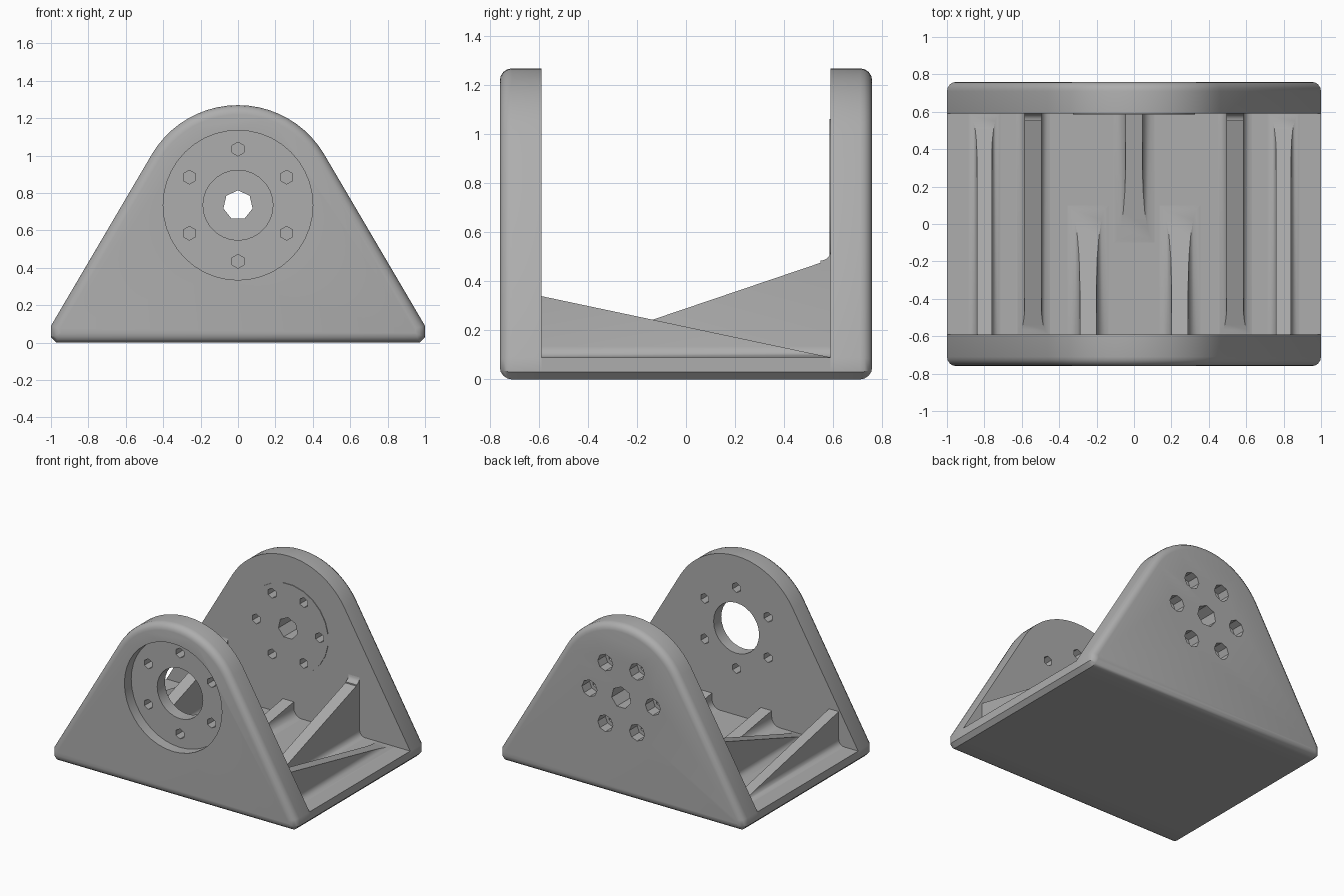
import bpy, bmesh
from math import sin, cos, pi, radians, acos, atan2, hypot
from mathutils import Vector, Matrix

cube = bpy.data.objects.get("Cube")
if cube:
    bpy.data.objects.remove(cube)

GREY = (0.42, 0.42, 0.42, 1)
mat = bpy.data.materials.new("plain_grey")
mat.use_nodes = True
mat.diffuse_color = GREY
mat.node_tree.nodes["Principled BSDF"].inputs["Base Color"].default_value = GREY

WALL, OUT, FLOOR = 0.59, 0.76, 0.09   # inner wall, outer wall, floor top
HUB, TOP_R = 0.735, 0.535             # hub height and crown radius


def finish(bm, name):
    bmesh.ops.recalc_face_normals(bm, faces=bm.faces)
    mesh = bpy.data.meshes.new(name)
    bm.to_mesh(mesh)
    bm.free()
    obj = bpy.data.objects.new(name, mesh)
    bpy.context.collection.objects.link(obj)
    mesh.materials.append(mat)
    return obj


def smooth(obj):
    bpy.ops.object.select_all(action='DESELECT')
    obj.select_set(True)
    bpy.context.view_layer.objects.active = obj
    bpy.ops.object.shade_smooth_by_angle(angle=radians(35))


def prism(points, y0, y1):
    """Extrude an x-z outline along y."""
    bm = bmesh.new()
    face = bm.faces.new([bm.verts.new((x, y0, z)) for x, z in points])
    ext = bmesh.ops.extrude_face_region(bm, geom=[face])["geom"]
    verts = [v for v in ext if isinstance(v, bmesh.types.BMVert)]
    bmesh.ops.translate(bm, verts=verts, vec=(0, y1 - y0, 0))
    bmesh.ops.recalc_face_normals(bm, faces=bm.faces)
    return bm


def circle(x, z, r, sides, start=pi / 2):
    steps = [start + 2 * pi * i / sides for i in range(sides)]
    return [(x + r * cos(a), z + r * sin(a)) for a in steps]


def bolt_circle(radius, start):
    return [(x, z) for x, z in circle(0, HUB, radius, 6, start)]


def drill(obj, holes):
    """Cut holes given as (x, z, radius, sides, y0, y1)."""
    for x, z, r, sides, y0, y1 in holes:
        cutter = finish(prism(circle(x, z, r, sides), y0, y1), "hole_cutter")
        cutter.hide_render = True
        mod = obj.modifiers.new("hole", 'BOOLEAN')
        mod.operation, mod.solver, mod.object = 'DIFFERENCE', 'EXACT', cutter
        bpy.context.view_layer.objects.active = obj
        bpy.ops.object.modifier_apply(modifier=mod.name)
        bpy.data.objects.remove(cutter)


# Side plates: tapered outline with a round crown and softened outer rim
def side_plate(name, side):
    reach = hypot(1, HUB - FLOOR)
    tangent = acos(TOP_R / reach) - atan2(HUB - FLOOR, 1)
    steps = 20
    arc = [tangent + (pi - 2 * tangent) * i / steps for i in range(steps + 1)]
    outline = [(-1, FLOOR), (-1, 0.03), (-0.97, 0), (0.97, 0), (1, 0.03), (1, FLOOR)]
    outline += [(TOP_R * cos(a), HUB + TOP_R * sin(a)) for a in arc]
    bm = prism(outline, side * WALL, side * OUT)
    rim = [e for e in bm.edges if all(abs(v.co.y - side * OUT) < 1e-4 for v in e.verts)]
    bmesh.ops.bevel(bm, geom=rim, offset=0.05, offset_type='OFFSET', segments=4,
                    profile=0.5, affect='EDGES', clamp_overlap=True)
    return finish(bm, name)


# Front plate: bearing recess, wide bore and six bolt holes
front = side_plate("front_plate", -1)
holes = [(0, HUB, 0.4, 40, -0.9, -0.68), (0, HUB, 0.187, 28, -0.9, -0.4)]
holes += [(x, z, 0.037, 6, -0.9, -0.4) for x, z in bolt_circle(0.3, pi / 2)]
drill(front, holes)
smooth(front)

# Back plate and its raised inner pad: small bore and counterbored bolt holes
back = side_plate("back_plate", 1)
pad = finish(prism(circle(0, HUB, 0.33, 24, pi / 24), WALL - 0.005, WALL), "mounting_pad")
through = [(0, HUB, 0.08, 7, 0.4, 0.9)]
through += [(x, z, 0.037, 6, 0.4, 0.9) for x, z in bolt_circle(0.26, 0)]
counterbores = [(x, z, 0.062, 8, 0.67, 0.9) for x, z in bolt_circle(0.26, 0)]
drill(back, through + counterbores)
drill(pad, through)
smooth(back)
smooth(pad)

# Base slab between the plates
slab = [(-1, FLOOR), (-1, 0.03), (-0.97, 0), (0.97, 0), (1, 0.03), (1, FLOOR)]
finish(prism(slab, -WALL, WALL), "base_slab")


# Ribs: upright web with concave feet, trimmed by a sloping plane
def rib(name, x, half, flare, side, height, length):
    arc = [pi / 2 * i / 5 for i in range(6)]
    right = [(half + flare * (1 - sin(a)), FLOOR + flare * (1 - cos(a))) for a in arc]
    right = [(half + flare, FLOOR - 0.02)] + right + [(half, height + 0.1)]
    outline = [(x + u, z) for u, z in right] + [(x - u, z) for u, z in reversed(right)]
    bm = prism(outline, side * WALL, side * (WALL - length))
    normal = Vector((0, side * (FLOOR - height), length))
    bmesh.ops.bisect_plane(bm, geom=bm.verts[:] + bm.edges[:] + bm.faces[:],
                           plane_co=(0, side * WALL, height), plane_no=normal,
                           clear_outer=True)
    bmesh.ops.holes_fill(bm, edges=[e for e in bm.edges if e.is_boundary])
    smooth(finish(bm, name))


# Small concave fillet where a rib meets its plate
def rib_root(name, x, half, side, height, r=0.04):
    bm = bmesh.new()
    arc = [pi / 2 * i / 5 for i in range(6)]
    side_line = [(WALL - r * (1 - sin(a)), height + r * (1 - cos(a))) for a in arc]
    side_line = [(WALL - r * (1 - cos(a)), height + r * (1 - sin(a))) for a in arc]
    outline = [(WALL, height - r)] + side_line + [(WALL - r, height - r)]
    face = bm.faces.new([bm.verts.new((x - half, side * y, z)) for y, z in outline])
    ext = bmesh.ops.extrude_face_region(bm, geom=[face])["geom"]
    bmesh.ops.translate(bm, vec=(2 * half, 0, 0),
                        verts=[v for v in ext if isinstance(v, bmesh.types.BMVert)])
    smooth(finish(bm, name))


for label, s in (("left", 1), ("right", -1)):
    rib(label + "_tall_rib", s * 0.54, 0.045, 0.045, 1, 0.49, 2 * WALL)
    rib_root(label + "_tall_rib_root", s * 0.54, 0.045, 1, 0.485)
    rib(label + "_outer_rib", s * 0.80, 0.04, 0.045, -1, 0.34, 2 * WALL)
    rib(label + "_short_rib", s * 0.245, 0.045, 0.065, -1, 0.2, 0.69)
rib("centre_short_rib", 0, 0.045, 0.065, 1, 0.2, 0.69)
